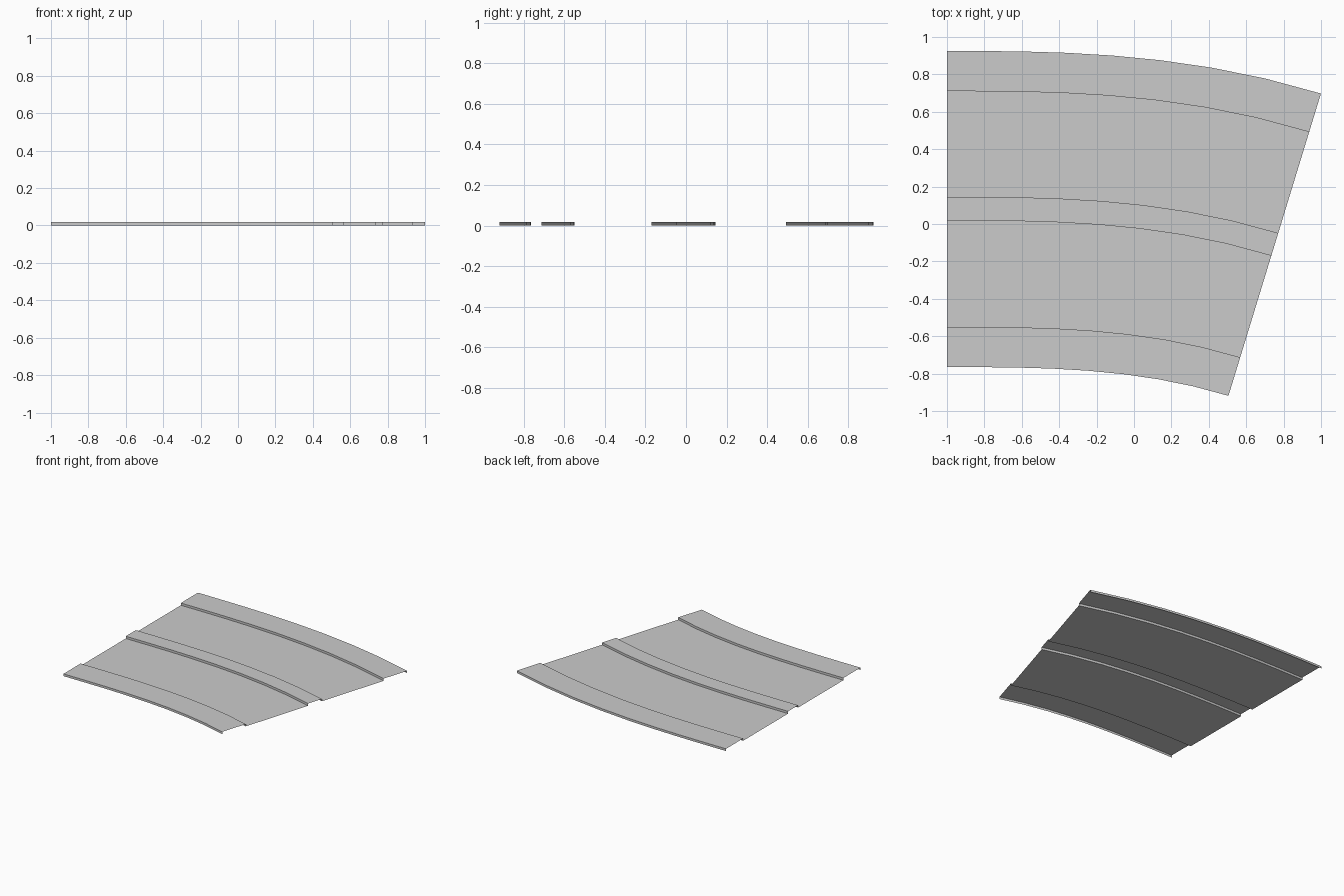
import bpy
import math

if "Cube" in bpy.data.objects:
    bpy.data.objects.remove(bpy.data.objects["Cube"])

LENGTH, SLOPE, SEGMENTS = 1.505, 0.306, 8
KERB = 0.018


def path_point(t, offset):
    """Easement curve along the inner edge, offset along its normal."""
    x = -1 + LENGTH * t
    y = -0.765 - SLOPE * LENGTH / 3 * t ** 3
    a = math.atan(SLOPE * t * t)
    return x + offset * math.sin(a), y + offset * math.cos(a)


def sweep(name, profile):
    """Open sheet: profile of (offset, height) swept along the curve."""
    n = len(profile)
    verts = [(*path_point(i / SEGMENTS, o), z)
             for i in range(SEGMENTS + 1) for o, z in profile]
    faces = [(i * n + j, (i + 1) * n + j, (i + 1) * n + j + 1, i * n + j + 1)
             for i in range(SEGMENTS) for j in range(n - 1)]
    mesh = bpy.data.meshes.new(name)
    mesh.from_pydata(verts, [], faces)
    obj = bpy.data.objects.new(name, mesh)
    bpy.context.collection.objects.link(obj)
    bpy.ops.object.select_all(action='DESELECT')
    bpy.context.view_layer.objects.active = obj
    obj.select_set(True)
    bpy.ops.object.shade_smooth_by_angle(angle=math.radians(30))


# Raised strips with kerb walls on both sides, open ends and underside
for name, a, b in (("inner_pavement", 0, 0.215),
                   ("median", 0.783, 0.91),
                   ("outer_pavement", 1.475, 1.69)):
    sweep(name, [(a, 0), (a, KERB), (b, KERB), (b, 0)])

# Flat carriageways between the kerbs
for name, a, b in (("inner_road", 0.215, 0.783), ("outer_road", 0.91, 1.475)):
    sweep(name, [(a, 0), (b, 0)])
